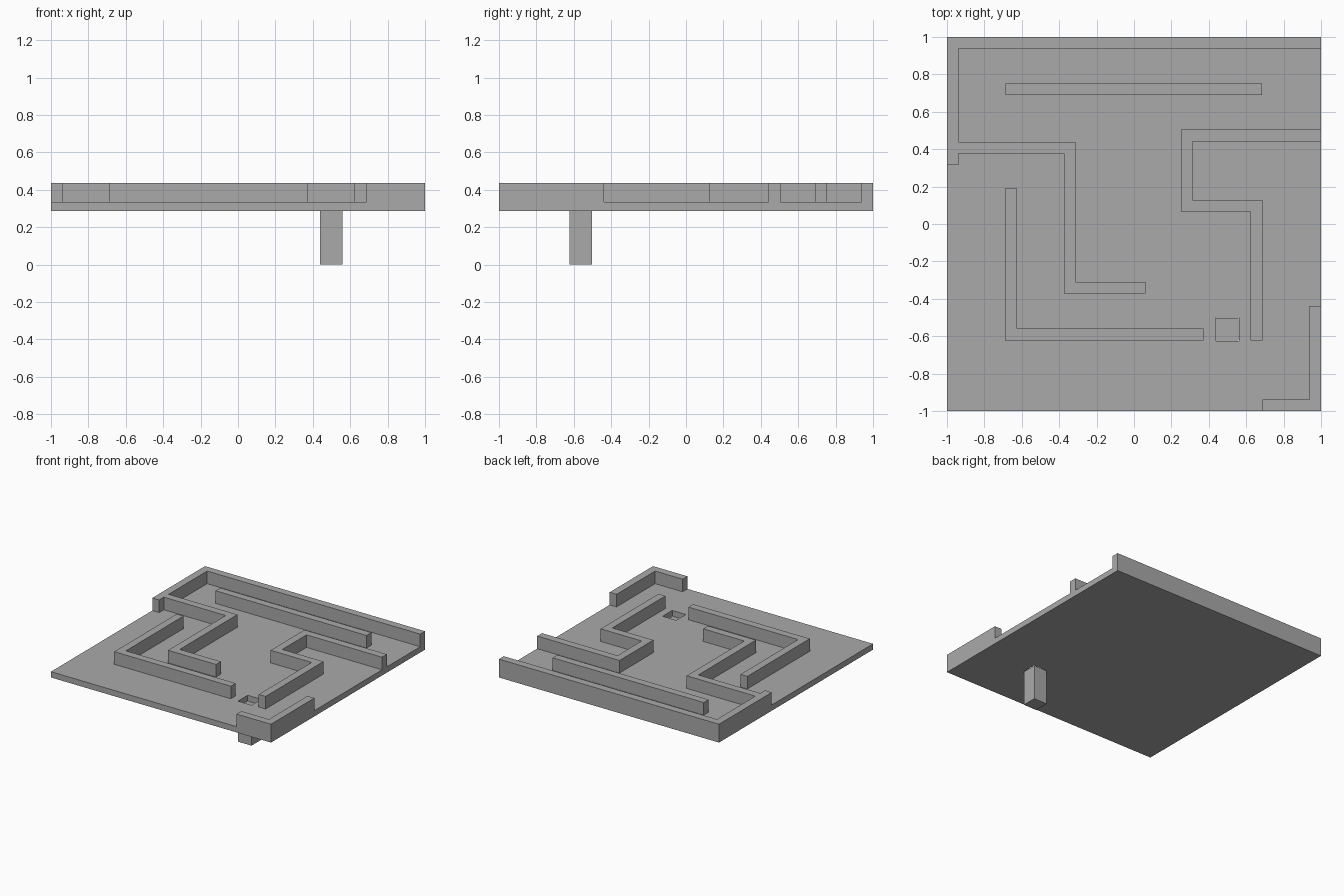
import bpy, bmesh
from mathutils import Vector

if "Cube" in bpy.data.objects:
    bpy.data.objects.remove(bpy.data.objects["Cube"])

Z_UNDER, Z_FLOOR, Z_TOP = 0.2865, 0.334, 0.4375
HALF = 0.03125  # half wall thickness

grey = bpy.data.materials.new("mid_grey")
grey.diffuse_color = (0.4, 0.4, 0.4, 1)
grey.use_nodes = True
grey.node_tree.nodes["Principled BSDF"].inputs["Base Color"].default_value = grey.diffuse_color


def prism(name, outline, z0, z1):
    """Extrude a closed outline from z0 to z1."""
    bm = bmesh.new()
    face = bm.faces.new([bm.verts.new((x, y, z0)) for x, y in outline])
    ext = bmesh.ops.extrude_face_region(bm, geom=[face])["geom"]
    top = [v for v in ext if isinstance(v, bmesh.types.BMVert)]
    bmesh.ops.translate(bm, verts=top, vec=(0, 0, z1 - z0))
    bmesh.ops.recalc_face_normals(bm, faces=bm.faces)
    mesh = bpy.data.meshes.new(name)
    bm.to_mesh(mesh)
    bm.free()
    mesh.materials.append(grey)
    ob = bpy.data.objects.new(name, mesh)
    bpy.context.collection.objects.link(ob)
    return ob


def box(name, x0, x1, y0, y1, z0, z1):
    return prism(name, [(x0, y0), (x1, y0), (x1, y1), (x0, y1)], z0, z1)


def wall(name, path):
    """Wall of constant thickness along a right-angled centre line."""
    pts = [Vector(p) for p in path]
    dirs = [(b - a).normalized() for a, b in zip(pts, pts[1:])]
    sides = [Vector((-d.y, d.x)) for d in dirs]
    left, right = [], []
    for i, p in enumerate(pts):
        if 0 < i < len(pts) - 1:
            off = (sides[i - 1] + sides[i]) * HALF   # square mitre
        else:
            off = sides[min(i, len(sides) - 1)] * HALF
        left.append(p + off)
        right.append(p - off)
    return prism(name, left + right[::-1], Z_FLOOR, Z_TOP)


# Floor plate with a square hole
plate = box("floor_plate", -1, 1, -1, 1, Z_UNDER, Z_FLOOR)
cutter = box("hole_cutter", 0.4375, 0.5625, -0.625, -0.5, 0.2, 0.4)
cutter.hide_render = True
cutter.hide_viewport = True
cut = plate.modifiers.new("hole", 'BOOLEAN')
cut.operation = 'DIFFERENCE'
cut.solver = 'EXACT'
cut.object = cutter

# Post below the hole
box("post", 0.4385, 0.5595, -0.624, -0.502, 0, Z_UNDER)

# Outer border walls
E = 1 - HALF
wall("back_left_border", [(1, E), (-E, E), (-E, 0.315)])
wall("front_right_border", [(0.6875, -E), (E, -E), (E, -0.4375)])

# Inner maze walls
wall("left_step_wall", [(-0.9375, 0.4075), (-0.344, 0.4075), (-0.344, -0.341), (0.0605, -0.341)])
wall("back_straight_wall", [(-0.6875, 0.7205), (0.6855, 0.7205)])
wall("right_step_wall", [(1, 0.473), (0.282, 0.473), (0.282, 0.097), (0.655, 0.097), (0.655, -0.622)])
wall("front_corner_wall", [(-0.658, 0.1885), (-0.658, -0.591), (0.3705, -0.591)])
